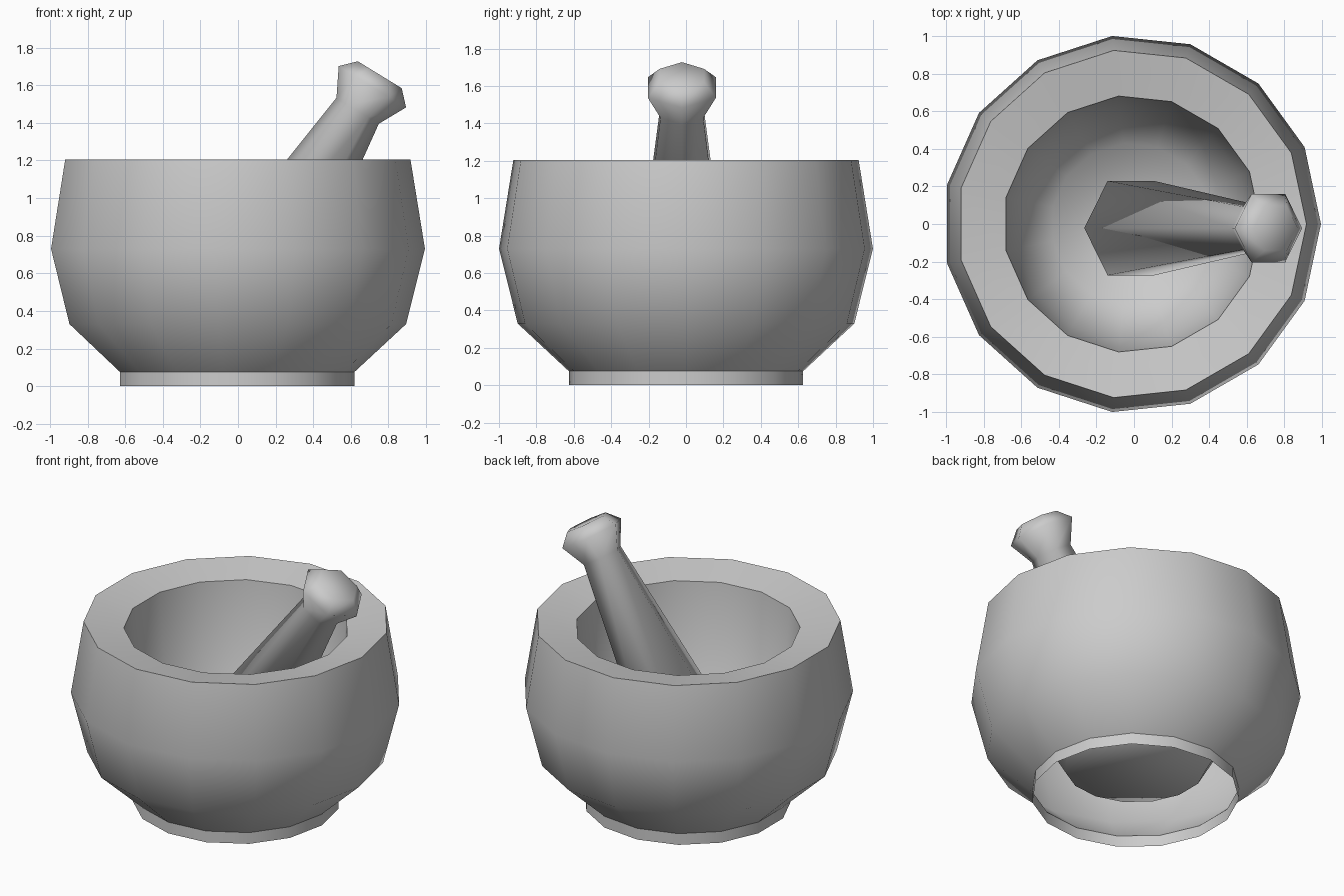
import bpy, bmesh
from math import cos, sin, pi, radians

if "Cube" in bpy.data.objects:
    bpy.data.objects.remove(bpy.data.objects["Cube"])


def lathe(name, profile, sides, sharp_rings=(), cap_start=False):
    """Spin (radius, height) points into rings; the last ring is capped."""
    bm = bmesh.new()
    rings = [[bm.verts.new((r * cos(2 * pi * k / sides), r * sin(2 * pi * k / sides), z))
              for k in range(sides)] for r, z in profile]
    for a, b in zip(rings, rings[1:]):
        for k in range(sides):
            n = (k + 1) % sides
            bm.faces.new((a[k], a[n], b[n], b[k]))
    bm.faces.new(rings[-1])
    if cap_start:
        bm.faces.new(rings[0][::-1])
    for f in bm.faces:
        f.smooth = True
    for i in sharp_rings:
        for k in range(sides):
            bm.edges.get((rings[i][k], rings[i][(k + 1) % sides])).smooth = False
    mesh = bpy.data.meshes.new(name)
    bm.to_mesh(mesh)
    bm.free()
    obj = bpy.data.objects.new(name, mesh)
    bpy.context.collection.objects.link(obj)
    return obj


# Mortar: hollow shell, open under the foot, with sharp foot and rim edges
mortar = lathe("mortar_bowl", [
    (0.63, 0.0), (0.63, 0.075), (0.905, 0.33), (1.005, 0.73), (0.928, 1.205),
    (0.684, 1.16), (0.63, 0.55), (0.43, 0.2)], 15, sharp_rings=(1, 4, 5))
mortar.location = (-0.011, 0, 0)

# Pestle: six-sided, wide grinding end, narrow neck and knob, leaning on the rim
pestle = lathe("pestle", [
    (0.29, 0.0), (0.132, 1.25), (0.21, 1.40), (0.137, 1.475)], 6, cap_start=True)
pestle.location = (-0.017, -0.022, 0.398)
pestle.rotation_euler = (0, radians(31.5), 0)
